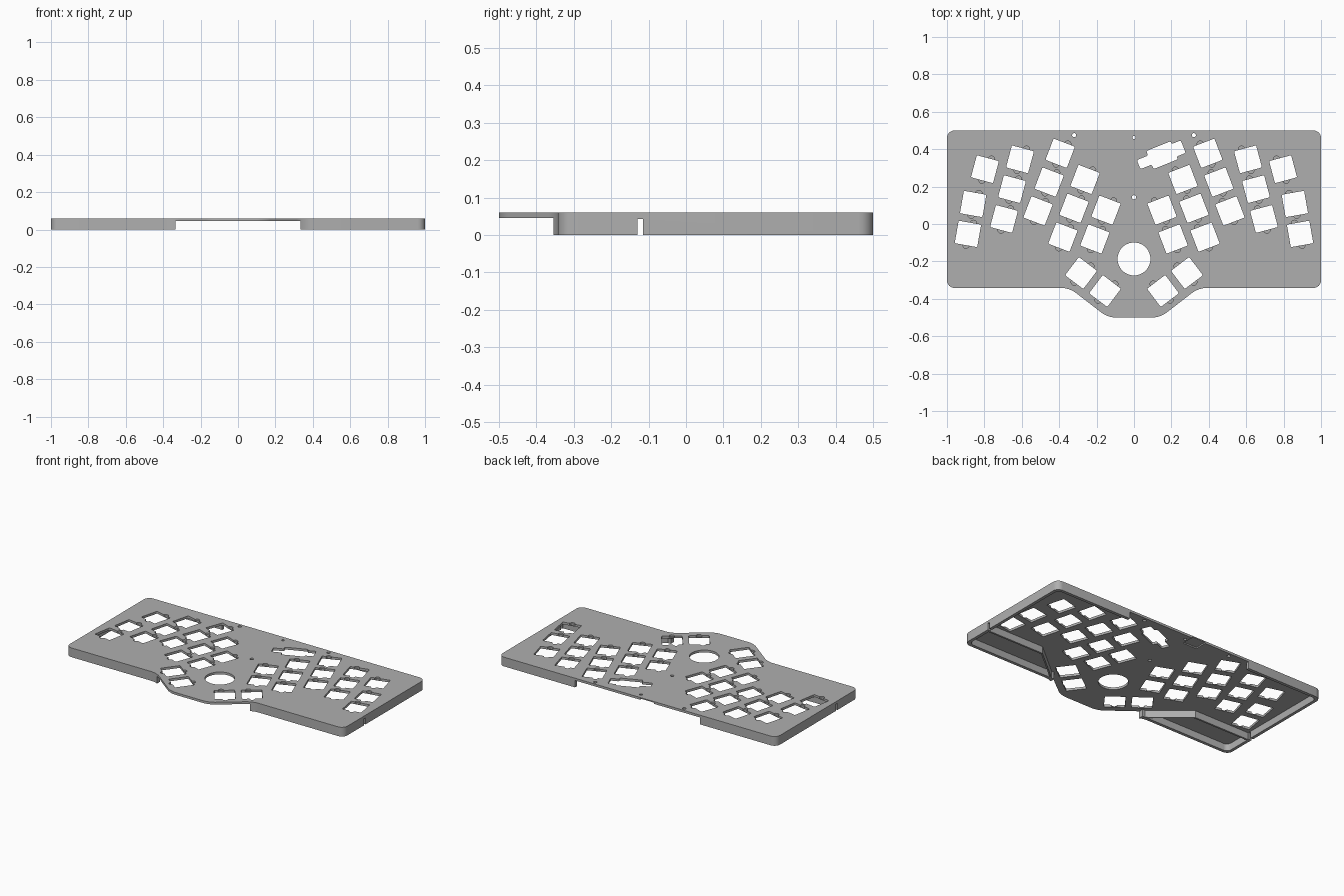
import bpy, bmesh, math
from mathutils import Matrix, Vector

old = bpy.data.objects.get("Cube")
if old:
    bpy.data.objects.remove(old, do_unlink=True)

TOP, UNDER, WALL = 0.06, 0.045, 0.02

grey = bpy.data.materials.new("mid grey")
grey.use_nodes = True
colour = (0.43, 0.43, 0.43, 1)
grey.diffuse_color = colour
grey.node_tree.nodes["Principled BSDF"].inputs["Base Color"].default_value = colour


def prism(bm, points, z0, z1, radius=0):
    """Extrude a flat outline, optionally with rounded corners."""
    part = bmesh.new()
    face = part.faces.new([part.verts.new((x, y, z0)) for x, y in points])
    if radius:
        bmesh.ops.bevel(part, geom=part.verts[:], offset=radius, segments=6,
                        profile=0.5, affect='VERTICES')
    face = part.faces[:]
    ext = bmesh.ops.extrude_face_region(part, geom=face)
    moved = [g for g in ext["geom"] if isinstance(g, bmesh.types.BMVert)]
    bmesh.ops.translate(part, verts=moved, vec=(0, 0, z1 - z0))
    bmesh.ops.recalc_face_normals(part, faces=part.faces)
    mesh = bpy.data.meshes.new("piece")
    part.to_mesh(mesh)
    part.free()
    bm.from_mesh(mesh)
    bpy.data.meshes.remove(mesh)


def box(bm, x0, x1, y0, y1, z0, z1):
    prism(bm, [(x0, y0), (x1, y0), (x1, y1), (x0, y1)], z0, z1)


def circle(x, y, r, n=24):
    return [(x + r * math.cos(math.tau * i / n), y + r * math.sin(math.tau * i / n))
            for i in range(n)]


def place(points, x, y, degrees, side=1):
    """Rotate a local outline, move it, and mirror it for side -1."""
    turn = Matrix.Rotation(math.radians(degrees), 2)
    moved = [turn @ Vector(p) + Vector((x, y)) for p in points]
    return [(side * p.x, p.y) for p in moved]


def make(name, bm):
    mesh = bpy.data.meshes.new(name)
    bm.to_mesh(mesh)
    bm.free()
    mesh.materials.append(grey)
    obj = bpy.data.objects.new(name, mesh)
    bpy.context.collection.objects.link(obj)
    return obj


def carve(target, bm):
    """Subtract a cutter and throw it away."""
    cutter = make("cutter", bm)
    cutter.hide_render = True
    mod = target.modifiers.new("cut", 'BOOLEAN')
    mod.operation, mod.solver, mod.object = 'DIFFERENCE', 'EXACT', cutter
    bpy.context.view_layer.objects.active = target
    bpy.ops.object.modifier_apply(modifier=mod.name)
    bpy.data.objects.remove(cutter, do_unlink=True)


# Case body with thumb tab at the front
right = [(0.14, -0.5), (0.345, -0.342), (1, -0.342), (1, 0.5)]
bm = bmesh.new()
prism(bm, right + [(-x, y) for x, y in reversed(right)], 0, TOP, 0.04)
case = make("keyboard_case", bm)

# Hollow underside
bm = bmesh.new()
inner = 1 - WALL
prism(bm, [(-inner, WALL - 0.342), (inner, WALL - 0.342), (inner, 0.5 - WALL),
           (-inner, 0.5 - WALL)], -0.1, UNDER, 0.03)
carve(case, bm)

# Openings through the front, back and side walls
bm = bmesh.new()
box(bm, -0.335, 0.335, -0.6, -0.3, -0.1, UNDER)
box(bm, -0.45, 0.45, 0.45, 0.6, -0.1, UNDER)
for s in (-1, 1):
    box(bm, s - 0.1, s + 0.1, -0.13, -0.115, -0.1, UNDER - 0.002)
carve(case, bm)

# Connector recess under the back edge
bm = bmesh.new()
box(bm, -0.12, -0.02, 0.42, 0.6, 0, 0.053)
carve(case, bm)

# Switch holes: x, y, angle, mirrored to both halves
keys = [(0.888, -0.053, 10), (0.86, 0.107, 10), (0.797, 0.293, 15)]
for x, y, angle, count in [(0.695, 0.027, 15, 3), (0.513, 0.07, 21, 3),
                           (0.38, -0.07, 21, 3), (0.209, -0.08, 21, 2)]:
    a = math.radians(angle)
    keys += [(x - 0.165 * i * math.sin(a), y + 0.165 * i * math.cos(a), angle)
             for i in range(count)]
keys += [(0.283, -0.262, 37), (0.155, -0.358, 37)]

h = 0.061
square = [(-h, -h), (h, -h), (h, h), (-h, h)]
holes, clips = bmesh.new(), bmesh.new()
for x, y, angle in keys:
    for s in (-1, 1):
        prism(holes, place(square, x, y, angle, s), -0.1, 0.2, 0.006)
        for cx, cy in ((-0.02, h), (0, -h)):
            prism(clips, place(circle(cx, cy, 0.017, 12), x, y, angle, s), 0.05, 0.2)
carve(case, holes)
carve(case, clips)

# Trackball opening, screw holes and stepped encoder slot
bm = bmesh.new()
prism(bm, circle(0, -0.187, 0.088, 48), -0.1, 0.2)
for x, y, r in [(-0.32, 0.475, 0.011), (0.32, 0.475, 0.011),
                (0, 0.463, 0.009), (0, 0.143, 0.011)]:
    prism(bm, circle(x, y, r, 16), -0.1, 0.2)
half = [(-0.135, 0.026), (-0.07, 0.026), (-0.07, 0.052), (0.07, 0.052),
        (0.07, 0.036), (0.122, 0.036)]
slot = half + [(x, -y) for x, y in reversed(half)]
prism(bm, place(slot, 0.15, 0.368, 22), -0.1, 0.2, 0.008)
carve(case, bm)

# Inner ribs from the tab to the side walls
t = 0.006
for s, side in ((-1, "right"), (1, "left")):
    bm = bmesh.new()
    path = [(0.338, -0.342), (0.58, -0.142), (0.99, -0.142)]
    loop = [(x, y + t) for x, y in path] + [(x, y - t) for x, y in reversed(path)]
    prism(bm, [(s * x, y) for x, y in loop], 0, UNDER + 0.002)
    make(side + "_inner_rib", bm)

# Smooth the round edges only
bpy.ops.object.select_all(action='DESELECT')
case.select_set(True)
bpy.context.view_layer.objects.active = case
bpy.ops.object.shade_smooth_by_angle(angle=math.radians(35))
